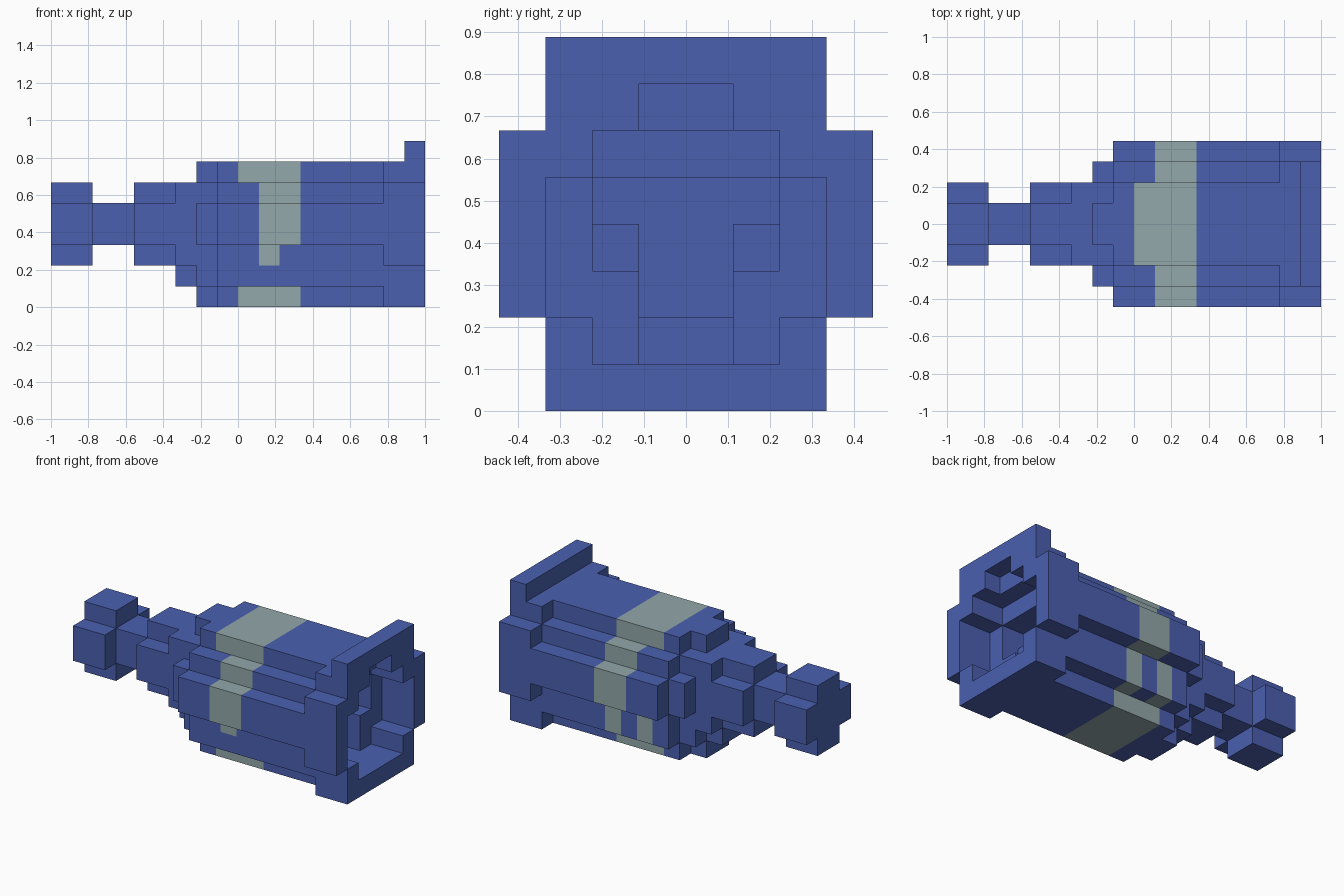
import bpy, bmesh
from mathutils import Vector

if "Cube" in bpy.data.objects:
    bpy.data.objects.remove(bpy.data.objects["Cube"], do_unlink=True)

U = 1 / 9  # edge length of one block


def material(name, rgb):
    m = bpy.data.materials.new(name)
    m.use_nodes = True
    m.diffuse_color = (*rgb, 1)
    m.node_tree.nodes["Principled BSDF"].inputs["Base Color"].default_value = (*rgb, 1)
    return m


mats = [material("royal_blue", (0.069, 0.117, 0.434)),
        material("pale_grey", (0.291, 0.392, 0.402))]


def cells(x0, x1, half, z0, z1):
    """Blocks of a box that is symmetric about y = 0."""
    return {(x, y, z) for x in range(x0, x1)
            for y in range(-half, half) for z in range(z0, z1)}


def pile(*boxes):
    return set().union(*(cells(*b) for b in boxes))


# Solid parts, as boxes: x start, x end, half width, bottom, top
parts = {
    "end_knob": pile((-9, -7, 2, 3, 5), (-9, -7, 1, 2, 6)),
    "neck": pile((-7, -5, 1, 3, 5)),
    "shoulder": pile((-5, -3, 2, 3, 5), (-5, -3, 1, 2, 6),
                     (-3, -2, 2, 2, 6), (-3, -2, 1, 1, 2),
                     (-2, -1, 3, 3, 5), (-2, -1, 2, 1, 6), (-2, -1, 1, 0, 7)),
    "body": pile((-1, 7, 2, 0, 7), (-1, 7, 3, 1, 6), (-1, 7, 4, 3, 5)),
    "flange": pile((7, 9, 3, 0, 7), (7, 9, 4, 2, 6), (8, 9, 3, 7, 8)),
}

# Stepped hollow in the open end
hollow = pile((8, 9, 1, 6, 7), (7, 9, 2, 1, 6), (7, 9, 3, 2, 5),
              (6, 7, 2, 3, 5), (6, 7, 1, 1, 5), (5, 6, 2, 4, 5), (5, 6, 1, 2, 5))
for name in parts:
    parts[name] -= hollow
solid = set().union(*parts.values())


def banded(x, y, z):
    """True for the blocks of the grey band round the body."""
    side = y if y >= 0 else -1 - y
    if z in (0, 6):
        return 0 <= x < 3
    if side < 2:
        return False
    if z >= 3:
        return 1 <= x < 3
    return x in (0, 2) if y > 0 else (x == 1 and z == 2)


def build(name, blocks):
    """Skin the exposed block sides and merge them into large flat faces."""
    bm = bmesh.new()
    for c in sorted(blocks):
        for axis in range(3):
            for sign in (-1, 1):
                n = [0, 0, 0]
                n[axis] = sign
                if tuple(a + b for a, b in zip(c, n)) in solid:
                    continue
                n = Vector(n)
                u = Vector((n.y, n.z, n.x))
                v = n.cross(u)
                mid = Vector(c) + Vector((0.5, 0.5, 0.5)) + n / 2
                f = bm.faces.new([bm.verts.new((mid + (u * a + v * b) / 2) * U)
                                  for a, b in ((-1, -1), (1, -1), (1, 1), (-1, 1))])
                f.material_index = int(name == "body" and banded(*c))
    bmesh.ops.remove_doubles(bm, verts=bm.verts, dist=U / 100)
    bmesh.ops.dissolve_limit(bm, angle_limit=0.01, verts=bm.verts,
                             edges=bm.edges, delimit={"MATERIAL"})
    me = bpy.data.meshes.new(name)
    bm.to_mesh(me)
    bm.free()
    for m in mats:
        me.materials.append(m)
    bpy.context.collection.objects.link(bpy.data.objects.new(name, me))


for name, blocks in parts.items():
    build(name, blocks)
